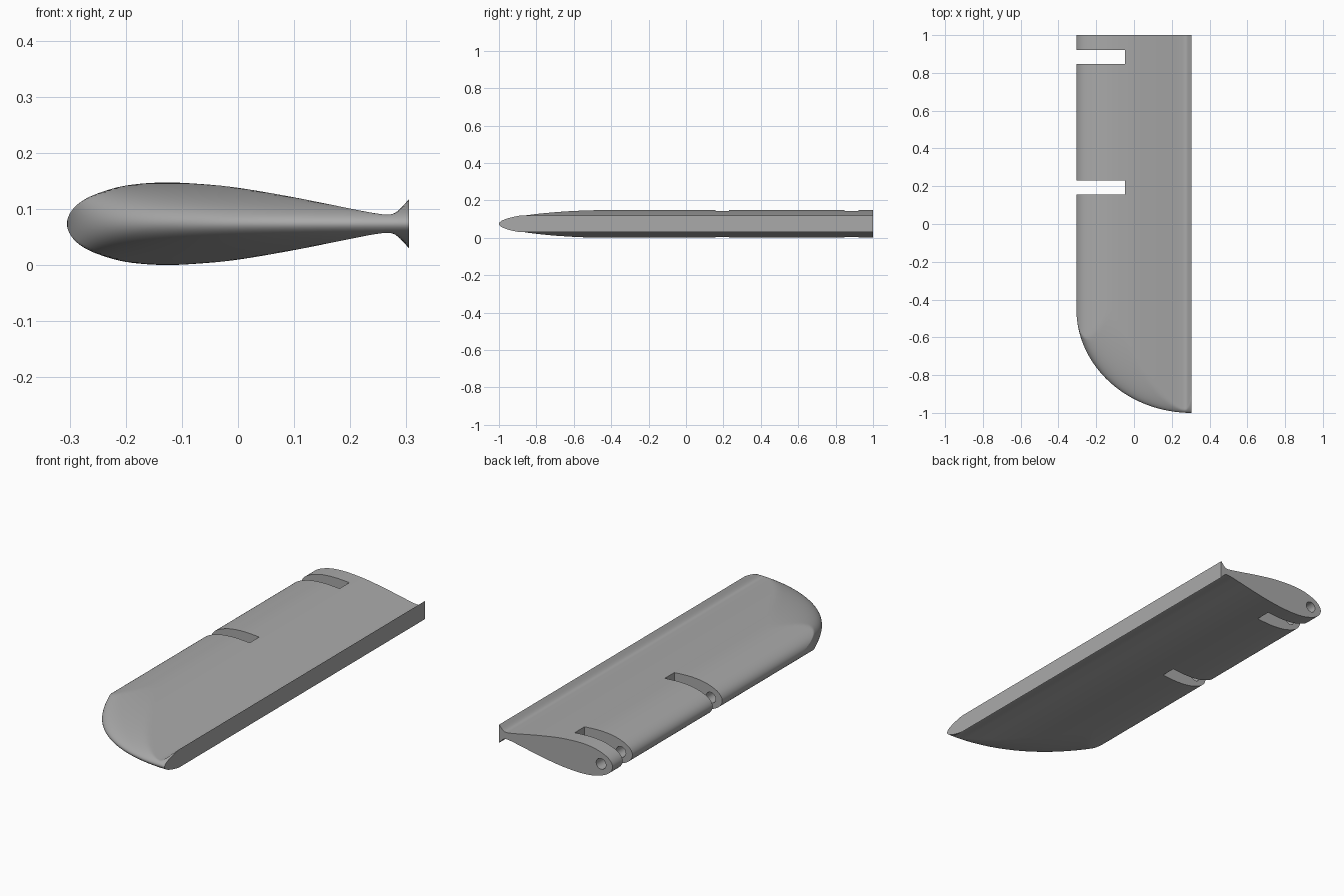
import bpy, bmesh, math
from mathutils import Vector

cube = bpy.data.objects.get("Cube")
if cube:
    bpy.data.objects.remove(cube, do_unlink=True)

MID, THICK, HALF = 0.074, 0.0735, 0.305   # centre height, half thickness, half chord
TIP_Y, TIP_LEN = -0.45, 0.55              # start and length of the rounded tip

grey = bpy.data.materials.new("plain grey")
grey.use_nodes = True
colour = (0.4, 0.4, 0.4, 1)
grey.diffuse_color = colour
grey.node_tree.nodes["Principled BSDF"].inputs["Base Color"].default_value = colour

# Half section from nose to flared trailing edge: (x, half thickness)
KEYS = [(-0.305, 0), (-0.298, 0.021), (-0.28, 0.039), (-0.25, 0.054), (-0.2, 0.068),
        (-0.135, THICK), (-0.07, 0.071), (0, 0.064), (0.1, 0.047), (0.2, 0.027),
        (0.245, 0.0185), (0.27, 0.0165), (0.285, 0.023), (0.305, 0.044)]


def smooth_profile(keys, steps):
    """Spline through the keys, mirrored at the nose so that it starts upright."""
    p = [Vector(k) for k in keys]
    p = [Vector((p[1].x, -p[1].y))] + p + [2 * p[-1] - p[-2]]
    out = []
    for a, b, c, d in zip(p, p[1:], p[2:], p[3:]):
        for i in range(steps):
            t = i / steps
            out.append(0.5 * (2 * b + (c - a) * t + (2 * a - 5 * b + 4 * c - d) * t ** 2
                              + (3 * b - a - 3 * c + d) * t ** 3))
    return out + [p[-2]]


def make_object(name, bm):
    mesh = bpy.data.meshes.new(name)
    bm.to_mesh(mesh)
    bm.free()
    mesh.materials.append(grey)
    obj = bpy.data.objects.new(name, mesh)
    bpy.context.collection.objects.link(obj)
    return obj


def build_blade():
    """Upper and lower skins, thinned towards an elliptical tip."""
    bm = bmesh.new()
    rings = 32
    skins = {1: [], -1: []}
    for x, h in smooth_profile(KEYS, 5):
        reach = TIP_LEN * math.sqrt(max(0, 1 - ((HALF - x) / (2 * HALF)) ** 2))
        stations = [(1, max(h, 0))]
        for i in range(rings + 1):
            a = math.pi / 2 * i / rings
            stations.append((TIP_Y - reach * math.sin(a), max(0, min(h, THICK * math.cos(a)))))
        for side, rows in skins.items():
            rows.append([bm.verts.new((x, y, MID + side * t)) for y, t in stations])
    up, low = skins[1], skins[-1]
    for rows in (up, low):
        for r, s in zip(rows, rows[1:]):
            for i in range(len(r) - 1):
                bm.faces.new((r[i], r[i + 1], s[i + 1], s[i]))
    # Trailing face and flat root
    for i in range(len(up[-1]) - 1):
        bm.faces.new((up[-1][i], up[-1][i + 1], low[-1][i + 1], low[-1][i]))
    for i in range(len(up) - 1):
        bm.faces.new((up[i][0], up[i + 1][0], low[i + 1][0], low[i][0]))
    bmesh.ops.remove_doubles(bm, verts=bm.verts, dist=1e-5)
    bmesh.ops.recalc_face_normals(bm, faces=bm.faces)
    return make_object("wing_blade", bm)


def box_cutter(name, x0, x1, y0, y1):
    bm = bmesh.new()
    bmesh.ops.create_cube(bm, size=1)
    for v in bm.verts:
        v.co = ((x0 + x1) / 2 + v.co.x * (x1 - x0), (y0 + y1) / 2 + v.co.y * (y1 - y0), MID + v.co.z)
    return make_object(name, bm)


def pin_cutter(name, x, radius, y0, y1):
    bm = bmesh.new()
    bmesh.ops.create_cone(bm, cap_ends=True, segments=32, radius1=radius, radius2=radius, depth=y1 - y0)
    for v in bm.verts:
        v.co = (x + v.co.x, (y0 + y1) / 2 + v.co.z, MID + v.co.y)
    bmesh.ops.recalc_face_normals(bm, faces=bm.faces)
    return make_object(name, bm)


blade = build_blade()

# Two hinge slots in the leading edge and the hinge pin bore
cutters = [box_cutter("inner_slot_cutter", -0.4, -0.047, 0.847, 0.922),
           box_cutter("outer_slot_cutter", -0.4, -0.047, 0.157, 0.23),
           pin_cutter("pin_bore_cutter", -0.243, 0.026, 0.05, 1.1)]
for cutter in cutters:
    mod = blade.modifiers.new(cutter.name, "BOOLEAN")
    mod.operation = "DIFFERENCE"
    mod.solver = "EXACT"
    mod.object = cutter
    cutter.hide_render = True

# Apply the cuts, then drop the cutters
bpy.context.view_layer.update()
cut = bpy.data.meshes.new_from_object(blade.evaluated_get(bpy.context.evaluated_depsgraph_get()))
blade.modifiers.clear()
blade.data = cut
for cutter in cutters:
    bpy.data.objects.remove(cutter, do_unlink=True)

bpy.ops.object.select_all(action="DESELECT")
blade.select_set(True)
bpy.context.view_layer.objects.active = blade
bpy.ops.object.shade_smooth_by_angle(angle=math.radians(30))
